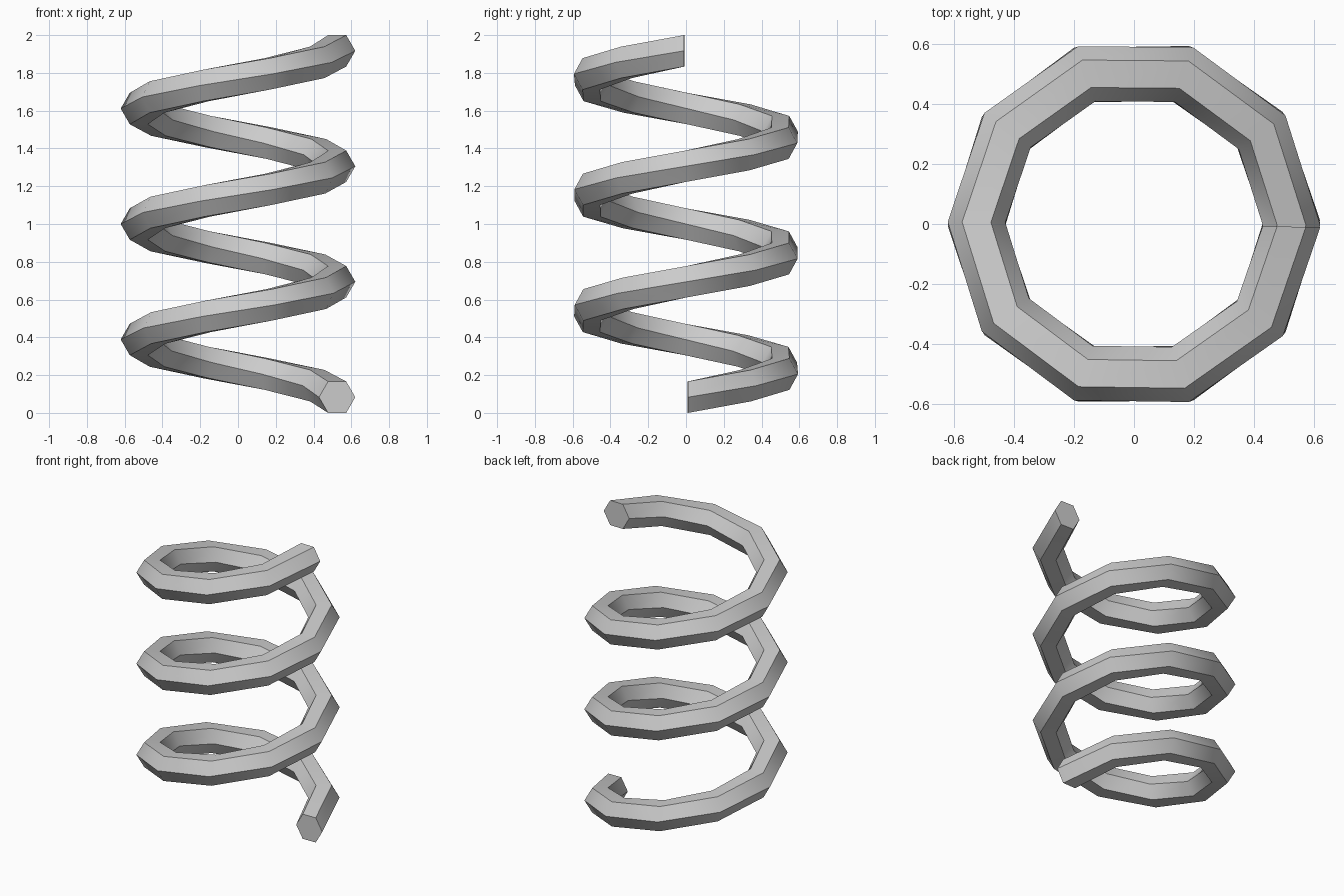
import bpy, bmesh, math

if "Cube" in bpy.data.objects:
    bpy.data.objects.remove(bpy.data.objects["Cube"])

SIDES, STEPS = 6, 30          # hexagonal wire, ten segments per turn
COIL_R, WIRE_R = 0.525, 0.096
HALF_H = WIRE_R * math.sin(math.pi / 3)
START, END = math.radians(1), math.radians(3 * 360 - 1)

bm = bmesh.new()

# Hexagonal rings placed along the rising helix
rings = []
for i in range(STEPS + 1):
    t = i / STEPS
    a = START + (END - START) * t
    z = HALF_H + (2 - 2 * HALF_H) * t
    ring = []
    for k in range(SIDES):
        b = math.tau * k / SIDES
        r = COIL_R + WIRE_R * math.cos(b)
        ring.append(bm.verts.new((r * math.cos(a), r * math.sin(a), z + WIRE_R * math.sin(b))))
    rings.append(ring)

# Skin between rings
for p, q in zip(rings, rings[1:]):
    for k in range(SIDES):
        n = (k + 1) % SIDES
        bm.faces.new((p[k], p[n], q[n], q[k]))

# End caps
bm.faces.new(rings[0])
bm.faces.new(rings[-1])
bmesh.ops.recalc_face_normals(bm, faces=bm.faces)

mesh = bpy.data.meshes.new("coil_spring")
bm.to_mesh(mesh)
bm.free()
spring = bpy.data.objects.new("coil_spring", mesh)
bpy.context.collection.objects.link(spring)

# Smooth along the coil, sharp along the hexagon edges
bpy.context.view_layer.objects.active = spring
spring.select_set(True)
bpy.ops.object.shade_smooth_by_angle(angle=math.radians(45))
